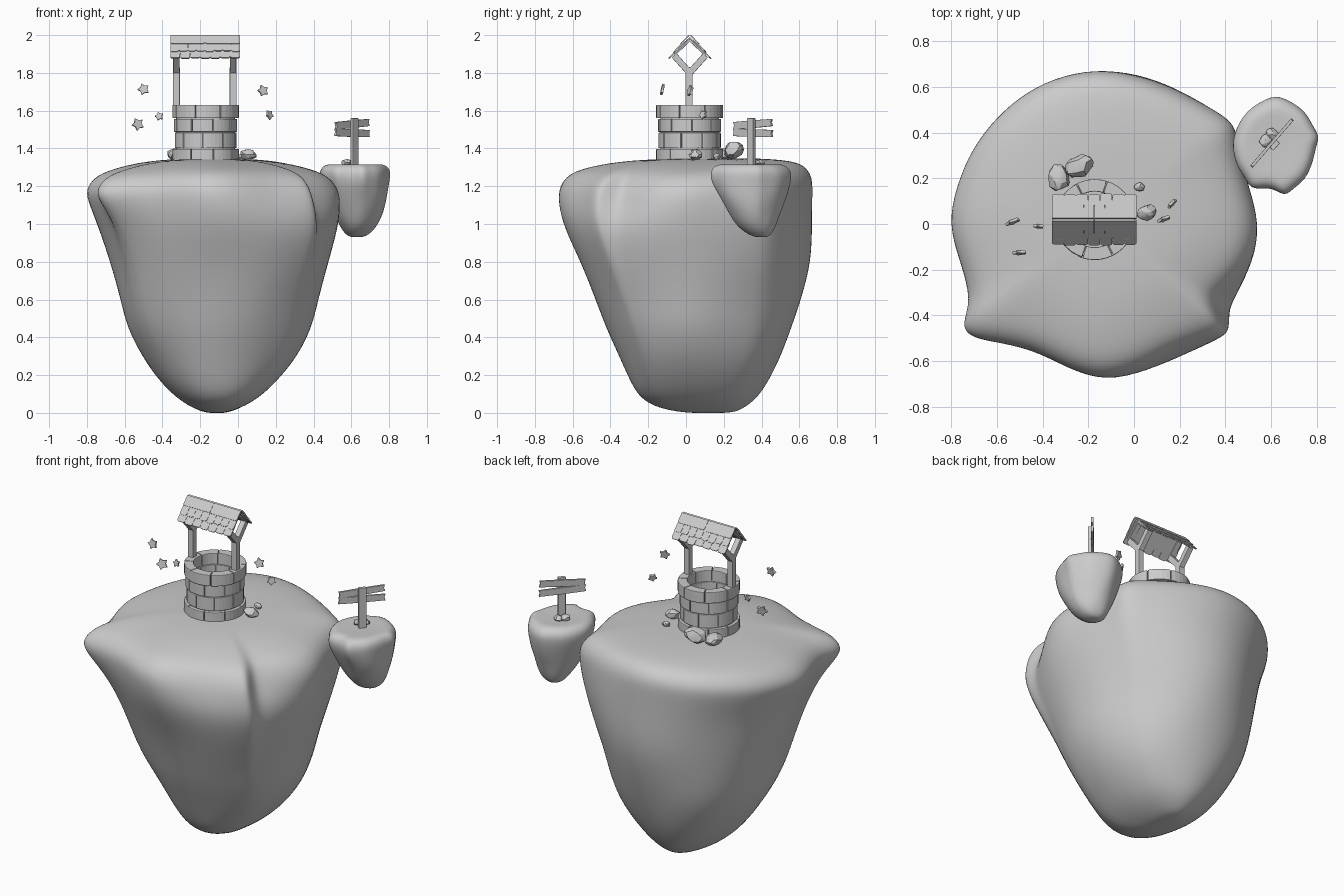
import bpy, bmesh, math, random
from mathutils import Vector, Matrix, Euler

if "Cube" in bpy.data.objects:
    bpy.data.objects.remove(bpy.data.objects["Cube"])

random.seed(4)
TAU = math.tau


def finish(name, bm, bevel=0, subsurf=0, smooth=False):
    bmesh.ops.recalc_face_normals(bm, faces=bm.faces)
    me = bpy.data.meshes.new(name)
    bm.to_mesh(me)
    bm.free()
    ob = bpy.data.objects.new(name, me)
    bpy.context.collection.objects.link(ob)
    if smooth:
        for p in me.polygons:
            p.use_smooth = True
    if bevel:
        m = ob.modifiers.new("bevel", 'BEVEL')
        m.width, m.segments, m.limit_method = bevel, 2, 'ANGLE'
    if subsurf:
        m = ob.modifiers.new("subsurf", 'SUBSURF')
        m.levels = m.render_levels = subsurf
    return ob


def prism(bm, pts, mat, thick):
    """Extrude a flat outline (x, y) along local z, centred, then place it."""
    lo = [bm.verts.new(mat @ Vector((x, y, -thick / 2))) for x, y in pts]
    hi = [bm.verts.new(mat @ Vector((x, y, thick / 2))) for x, y in pts]
    bm.faces.new(lo[::-1])
    bm.faces.new(hi)
    n = len(pts)
    for i in range(n):
        bm.faces.new((lo[i], lo[(i + 1) % n], hi[(i + 1) % n], hi[i]))


def box(bm, mat, size):
    bmesh.ops.create_cube(bm, size=1, matrix=mat @ Matrix.Diagonal((*size, 1)))


def island(name, outline, levels, tilt, dome, rough, freq, corner):
    """Loft rings; each level is z, xmin, xmax, ymin, ymax, lobe strength."""
    bm = bmesh.new()
    rings = []
    for z, x0, x1, y0, y1, lobe in levels:
        ring = []
        for deg, r in outline:
            a = math.radians(deg)
            k = 1 + (r - 1) * lobe
            k *= 1 + rough * (1 - lobe) * (math.sin(3 * a + freq * z) + .7 * math.sin(5 * a - 2 * freq * z))
            # fuller front right flank lower down
            k *= 1 + corner * (1 - lobe) * max(0, math.cos(a - math.radians(312))) ** 4
            dx = k * math.cos(a) * (x1 - x0) / 2
            y = (y0 + y1) / 2 + k * math.sin(a) * (y1 - y0) / 2
            ring.append(bm.verts.new(((x0 + x1) / 2 + dx, y, z + lobe * (tilt * y - dome * dx * dx))))
        rings.append(ring)
    n = len(outline)
    for A, B in zip(rings, rings[1:]):
        for i in range(n):
            bm.faces.new((A[i], A[(i + 1) % n], B[(i + 1) % n], B[i]))
    for ring in (rings[0], rings[-1]):
        c = bm.verts.new(sum((v.co for v in ring), Vector()) / n)
        for i in range(n):
            bm.faces.new((ring[i], ring[(i + 1) % n], c))
    return finish(name, bm, subsurf=2, smooth=True)


# Large floating island
radii = [.67, .637, .663, .69, .66, .66, .675, .675, .67, .66, .66, .66,
         .675, .64, .66, .72, .62, .64, .68, .645, .62, .68, .585, .65]
outline = [(i * 15, r / .67) for i, r in enumerate(radii)]
outline += [(37.5, 1.07), (215.5, 1.14), (220, 1.14), (319, 1.03), (324, .86)]
outline.sort()
island("main_island", outline, [
    (1.345, -.30, .02, -.16, .16, .3),
    (1.340, -.50, .22, -.36, .38, .7),
    (1.317, -.68, .41, -.54, .56, 1),
    (1.287, -.77, .50, -.63, .635, 1),
    (1.225, -.82, .55, -.68, .675, 1),
    (1.14, -.795, .555, -.68, .675, .8),
    (1.00, -.74, .535, -.645, .67, .4),
    (.80, -.68, .47, -.55, .66, .2),
    (.60, -.635, .405, -.465, .61, .1),
    (.45, -.60, .37, -.405, .565, .05),
    (.30, -.515, .30, -.335, .51, 0),
    (.18, -.43, .21, -.285, .45, 0),
    (.08, -.33, .11, -.235, .385, 0),
    (.025, -.24, .01, -.14, .31, 0),
    (.0, -.17, -.06, .0, .25, 0)], .035, .1, .016, 4, .13)

# Small floating island
outline = list(zip((0, 10, 25, 45, 70, 90, 110, 135, 160, 180, 205, 222, 237, 252, 268, 282, 296, 315, 340),
                   (.96, 1.06, .97, 1.0, .98, 1.04, .97, 1.0, 1.01, 1.04, 1.02, .98, 1.07, .92, .9, 1.08, .98, 1.0, .95)))
island("sign_island", outline, [
    (1.312, .58, .67, .30, .40, .3),
    (1.315, .51, .73, .22, .47, .8),
    (1.317, .46, .78, .16, .52, 1.1),
    (1.28, .43, .81, .125, .56, 1.1),
    (1.22, .44, .80, .135, .555, .9),
    (1.14, .462, .79, .18, .53, .4),
    (1.06, .495, .765, .225, .50, .2),
    (.99, .535, .735, .27, .48, .1),
    (.945, .565, .695, .33, .455, 0),
    (.93, .60, .66, .37, .43, 0)], 0, 0, .04, 14, .08)

# Well: four courses of curved bricks round a mortar core
WX, WY = -.172, .02


def arc_block(bm, a0, a1, ri, ro, z0, z1, segs):
    angs = [a0 + (a1 - a0) * i / segs for i in range(segs + 1)]
    pts = [(ro * math.cos(a), ro * math.sin(a)) for a in angs]
    pts += [(ri * math.cos(a), ri * math.sin(a)) for a in reversed(angs)]
    prism(bm, pts, Matrix.Translation((WX, WY, (z0 + z1) / 2)), z1 - z0)


for row, (z0, z1, ro, n) in enumerate([(1.325, 1.398, .176, 9), (1.402, 1.484, .164, 9),
                                       (1.488, 1.557, .166, 9), (1.561, 1.63, .176, 8)]):
    bm = bmesh.new()
    for i in range(n):
        a = TAU * (i + .5 * (row % 2) + .1) / n
        arc_block(bm, a + .011, a + TAU / n - .011, .122, ro + random.uniform(-.002, .002), z0, z1, 5)
    finish(f"well_course_{row + 1}", bm, bevel=.004)
bm = bmesh.new()
for i in range(32):
    arc_block(bm, TAU * i / 32, TAU * (i + 1) / 32, .128, .156, 1.32, 1.622, 1)
bmesh.ops.remove_doubles(bm, verts=bm.verts, dist=1e-5)
finish("well_mortar", bm)


# Forked roof posts
def beam(bm, x, p, q, w, d):
    (y0, z0), (y1, z1) = p, q
    rot = Matrix.Rotation(math.atan2(z1 - z0, y1 - y0), 4, 'X')
    box(bm, Matrix.Translation((x, (y0 + y1) / 2, (z0 + z1) / 2)) @ rot, (d, math.hypot(y1 - y0, z1 - z0), w))


for name, x in (("left_post", -.326), ("right_post", -.026)):
    bm = bmesh.new()
    beam(bm, x, (WY - .004, 1.58), (WY - .004, 1.83), .038, .036)
    for s in (-1, 1):
        beam(bm, x, (WY, 1.80), (WY + s * .083, 1.893), .034, .034)
        beam(bm, x, (WY + s * .085, 1.897), (WY, 1.978), .018, .03)
    finish(name, bm, bevel=.003)

# Shingled roof: a ridge board and two overlapping rows per slope
for name, s in (("front_roof", -1), ("back_roof", 1)):
    slope = Matrix.Translation((WX - .002, WY, 1.99)) @ Matrix.Rotation(0 if s < 0 else math.pi, 4, 'Z') \
        @ Matrix.Rotation(math.radians(46), 4, 'X')
    bm = bmesh.new()
    box(bm, slope @ Matrix.Translation((0, -.06, -.004)), (.35, .12, .007))
    for v0, v1, n, lift in ((.085, .156, 7, .001), (.04, .113, 8, .005), (-.004, .06, 2, .009)):
        w = .37 / n
        for i in range(n):
            h, c, L = w / 2 - .0005, min(w * .2, .008), v1 + random.uniform(-.004, .004)
            pts = [(-h, -v0), (-h, c - L), (c - h, -L), (h - c, -L), (h, c - L), (h, -v0)]
            tip = Matrix.Translation((-.185 + w * (i + .5), 0, lift))
            prism(bm, pts, slope @ tip, .007)
    finish(name, bm)

# Signpost with two planks
sign = Matrix.Translation((.604, .355, 0)) @ Matrix.Rotation(math.radians(49), 4, 'Z')
bm = bmesh.new()
box(bm, sign @ Matrix.Translation((.0, -.016, 1.43)), (.044, .022, .26))
finish("sign_post", bm, bevel=.003)
for name, z, tilt, length in (("upper_plank", 1.529, 4, .27), ("lower_plank", 1.482, -1, .275)):
    bm = bmesh.new()
    h = length / 2
    pts = [(-h, -.019), (-.02, -.021), (h, -.02), (h - .006, 0), (h, .018), (0, .02), (-h, .02), (-h + .006, .004)]
    prism(bm, pts, sign @ Matrix.Translation((0, 0, z)) @ Matrix.Rotation(math.radians(-tilt), 4, 'Y')
          @ Matrix.Rotation(math.pi / 2, 4, 'X'), .014)
    finish(name, bm, bevel=.002)

# Loose rocks
for i, (loc, size, turn) in enumerate([
        ((.055, .05, 1.368), (.046, .036, .026), 10), ((-.33, .20, 1.372), (.05, .058, .032), 20),
        ((-.243, .25, 1.392), (.07, .05, .045), 30), ((.025, .163, 1.355), (.025, .018, .018), 0),
        ((.574, .365, 1.325), (.03, .026, .02), 30), ((.603, .392, 1.323), (.026, .028, .018), 60)]):
    bm = bmesh.new()
    bmesh.ops.create_icosphere(bm, subdivisions=2, radius=1)
    dents = [Vector([random.gauss(0, 1) for _ in range(3)]).normalized() for _ in range(9)]
    for v in bm.verts:
        for d in dents:
            v.co -= d * max(0, v.co.dot(d) - .74)
    bm.transform(Matrix.LocRotScale(Vector(loc), Euler((0, 0, math.radians(turn))), Vector(size) * 1.1))
    ob = finish(f"rock_{i + 1}", bm)
    ob.select_set(True)
    bpy.context.view_layer.objects.active = ob
bpy.ops.object.shade_smooth_by_angle(angle=math.radians(20))

# Floating stars
for i, (loc, r, yaw, roll) in enumerate([
        ((-.50, -.125, 1.713), .033, 3, 20), ((-.53, .01, 1.528), .036, 22, 25), ((-.417, -.01, 1.57), .025, -4, 15),
        ((.132, .022, 1.706), .033, 22, 15), ((.167, .09, 1.578), .028, 48, 30)]):
    bm = bmesh.new()
    pts = [(r * (1, .6)[j % 2] * math.cos(TAU * j / 10 + math.pi / 2),
            r * (1, .6)[j % 2] * math.sin(TAU * j / 10 + math.pi / 2)) for j in range(10)]
    mat = Matrix.Translation(loc) @ Matrix.Rotation(math.radians(yaw), 4, 'Z') \
        @ Matrix.Rotation(math.radians(78), 4, 'X') @ Matrix.Rotation(math.radians(roll), 4, 'Z')
    prism(bm, pts, mat, .014)
    finish(f"star_{i + 1}", bm, bevel=.003)
